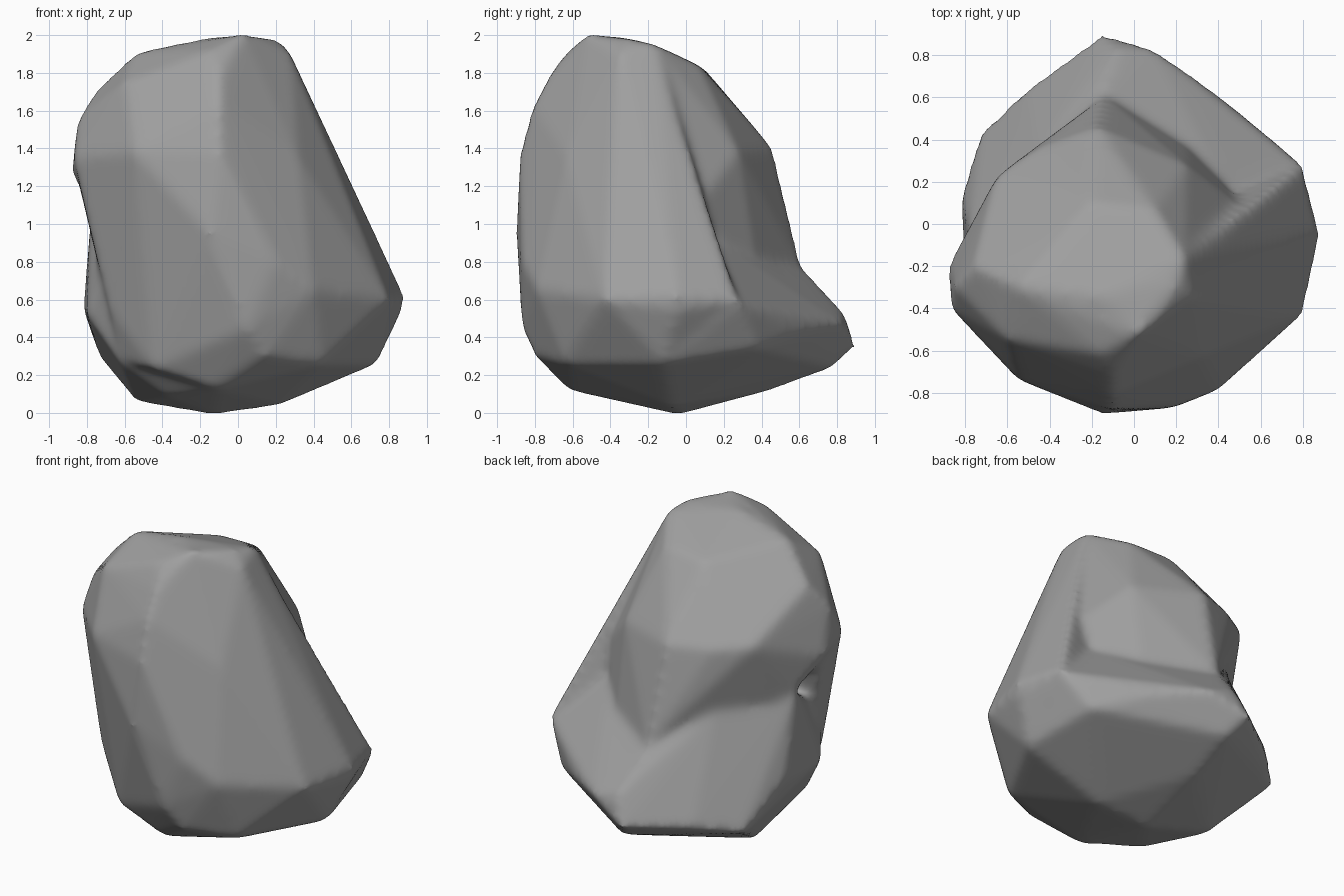
import bpy
import bmesh
from mathutils import Vector

if "Cube" in bpy.data.objects:
    bpy.data.objects.remove(bpy.data.objects["Cube"], do_unlink=True)

# Plain stone colour
stone = bpy.data.materials.new("stone_grey")
stone.use_nodes = True
colour = (0.35, 0.35, 0.35, 1)
stone.diffuse_color = colour
stone.node_tree.nodes["Principled BSDF"].inputs["Base Color"].default_value = colour

# Corner points of each boulder mass, in hundredths of a unit
# Wide foot with the low shelf at the back
base_mass = [
    (-13, -4, -1), (-54, 5, 6), (22, -8, 4), (-10, -62, 12), (-38, -38, 9),
    (-62, -40, 26), (15, -80, 30), (45, -64, 26), (74, -12, 26), (-10, 45, 12),
    (65, 38, 34), (-15, 90, 35), (-8, 78, 24), (80, 28, 58), (50, 4, 100),
    (60, 44, 52), (40, 61, 43), (10, 83, 47), (-8, 84, 53),
    (-50, 65, 34), (-73, 43, 29), (-82, 13, 55), (-80, -28, 52),
    (-78, -5, 106), (-45, 33, 100), (-14, 62, 76), (-68, -45, 80),
]
# Tall front with the long slope on its left
front_mass = [
    (-15, -90, 95), (-10, -88, 138), (5, -87, 45), (20, -87, 80), (40, -79, 65),
    (80, -43, 60), (88, -5, 62), (80, 28, 60), (55, 5, 108), (48, -8, 125),
    (32, -63, 135), (3, -52, 201), (20, -30, 198), (24, -16, 195),
    (28, -35, 190), (-55, -74, 138), (-62, -40, 27), (-45, -60, 23),
    (-68, -47, 55), (-68, -45, 80), (-13, -63, 13), (45, -64, 27),
    (74, -12, 27), (15, -80, 30), (87, -5, 54), (-10, -81, 163),
    (-10, -72, 180), (-15, -62, 192), (-54, -30, 191), (-60, -55, 175),
    (-87, -40, 135), (-87, -20, 132),
]
# Domed back and side above the shelf
upper_mass = [
    (3, -50, 200), (20, -30, 198), (24, -16, 195), (-15, -35, 199),
    (-54, -30, 191), (10, 7, 184), (-20, 10, 182), (-17, 46, 140),
    (-17, 52, 107), (25, 28, 138), (-65, 23, 142), (-45, 36, 140),
    (-76, -20, 170), (-85, -30, 155), (-87, -40, 135), (-88, -20, 126),
    (-78, -5, 106), (-70, 5, 95), (48, -8, 125), (55, 5, 108), (50, 5, 92),
    (-45, 31, 98), (-14, 61, 78), (25, 38, 74), (-60, -55, 175),
]


def add_hull(bm, corners):
    """Add one closed convex mass around its corner points."""
    verts = [bm.verts.new(Vector(corner) / 100) for corner in corners]
    result = bmesh.ops.convex_hull(bm, input=verts)
    spare = set(result["geom_interior"]) | set(result["geom_unused"])
    loose = [v for v in spare if isinstance(v, bmesh.types.BMVert)]
    bmesh.ops.delete(bm, geom=loose, context="VERTS")


# Join the overlapping masses into one boulder
mesh = bpy.data.meshes.new("boulder")
bm = bmesh.new()
for mass in (base_mass, front_mass, upper_mass):
    add_hull(bm, mass)
bmesh.ops.recalc_face_normals(bm, faces=bm.faces)
bm.to_mesh(mesh)
bm.free()
mesh.materials.append(stone)
boulder = bpy.data.objects.new("boulder", mesh)
bpy.context.collection.objects.link(boulder)
bpy.context.view_layer.objects.active = boulder
boulder.select_set(True)

# Fuse the surface and wear down its edges
fuse = boulder.modifiers.new("fuse", "REMESH")
fuse.mode = "VOXEL"
fuse.voxel_size = 0.025
wear = boulder.modifiers.new("wear", "SMOOTH")
wear.factor = 0.5
wear.iterations = 12
for modifier in (fuse, wear):
    bpy.ops.object.modifier_apply(modifier=modifier.name)
bpy.ops.object.shade_smooth()
